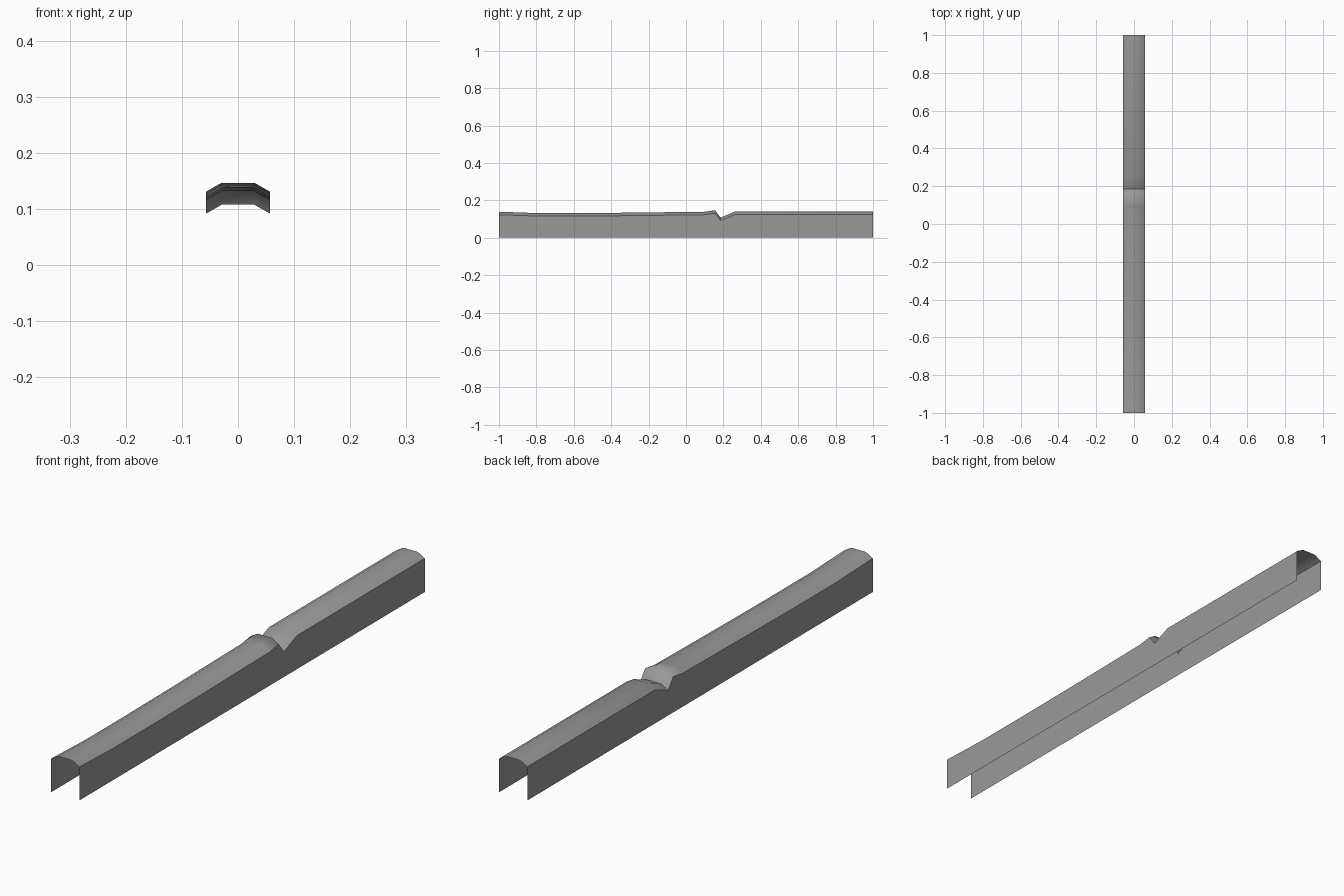
import bpy
import bmesh

cube = bpy.data.objects.get("Cube")
if cube:
    bpy.data.objects.remove(cube, do_unlink=True)

# Plain grey
grey = bpy.data.materials.new("grey")
grey.use_nodes = True
colour = (0.32, 0.32, 0.32, 1)
grey.diffuse_color = colour
grey.node_tree.nodes["Principled BSDF"].inputs["Base Color"].default_value = colour

HALF_WIDTH, HALF_CREST, CHAMFER = 0.057, 0.029, 0.016
VALLEY = 0.185

# Crest height along the length: (y, z)
crest = [(-1, 0.139), (-0.8, 0.132), (-0.56, 0.132), (-0.3, 0.134), (0.1, 0.139),
         (0.155, 0.147), (VALLEY, 0.108), (0.26, 0.139), (1, 0.139)]

# Open channel: one cross-section per crest point, skinned lengthwise
bm = bmesh.new()
rows = []
for y, z in crest:
    section = [(-HALF_WIDTH, 0), (-HALF_WIDTH, z - CHAMFER), (-HALF_CREST, z),
               (HALF_CREST, z), (HALF_WIDTH, z - CHAMFER), (HALF_WIDTH, 0)]
    rows.append([bm.verts.new((x, y, h)) for x, h in section])
for a, b in zip(rows, rows[1:]):
    for i in range(len(a) - 1):
        bm.faces.new((a[i], a[i + 1], b[i + 1], b[i])).smooth = True

# Normals outward: the surface runs from the left side over the top
bm.normal_update()
if rows[0][2].link_faces[0].normal.z < 0:
    bmesh.ops.reverse_faces(bm, faces=bm.faces)

# Sharp edges at the shoulders and across the notch valley
for row in rows:
    for v in (row[1], row[4]):
        for e in v.link_edges:
            w = e.other_vert(v)
            if abs(w.co.x - v.co.x) < 0.001 and w.co.y != v.co.y:
                e.smooth = False
for e in bm.edges:
    if all(abs(v.co.y - VALLEY) < 0.001 for v in e.verts) and min(v.co.z for v in e.verts) > 0:
        e.smooth = False

mesh = bpy.data.meshes.new("notched_channel")
bm.to_mesh(mesh)
bm.free()
mesh.materials.append(grey)
channel = bpy.data.objects.new("notched_channel", mesh)
bpy.context.collection.objects.link(channel)
